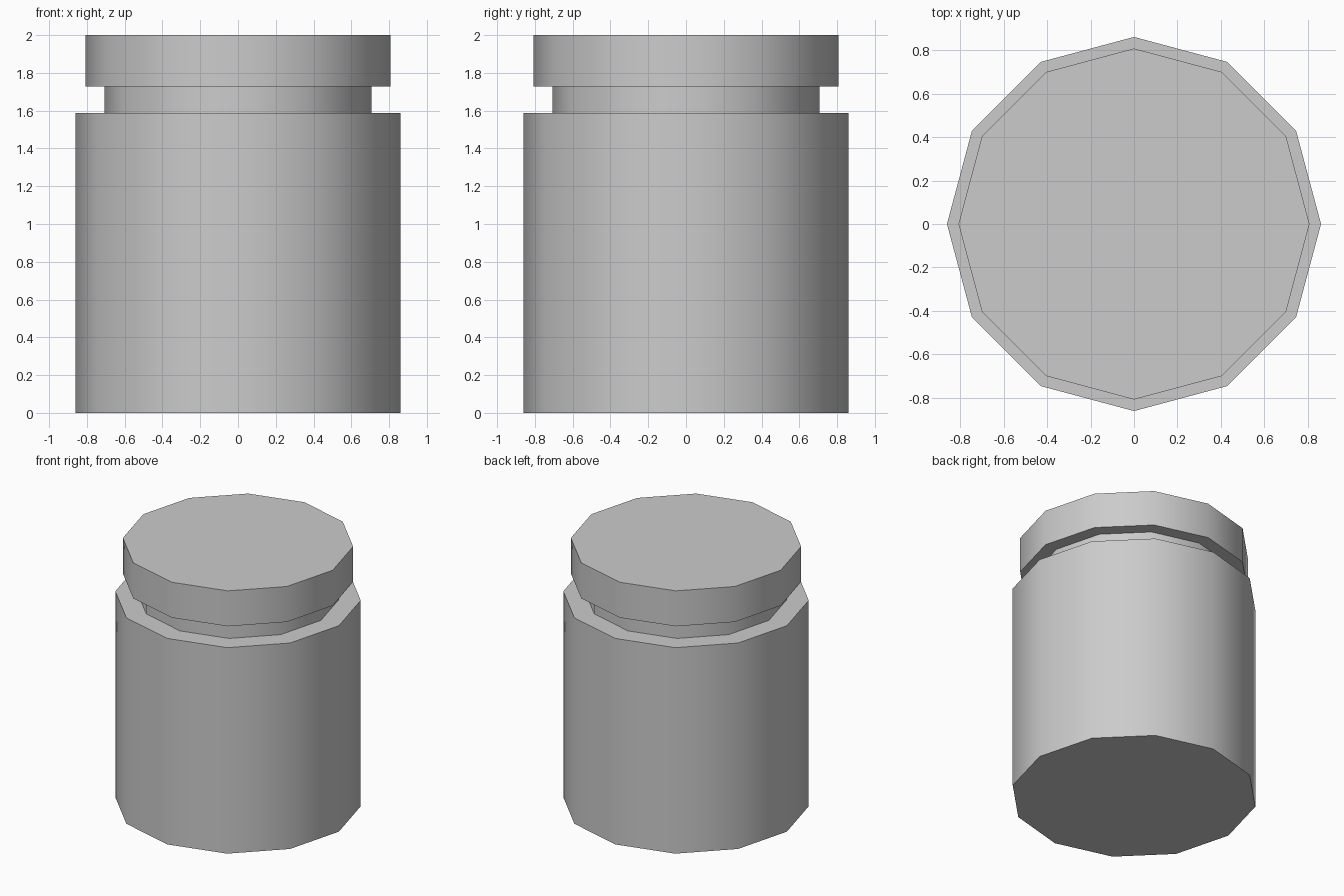
import bpy
import math

cube = bpy.data.objects.get("Cube")
if cube:
    bpy.data.objects.remove(cube, do_unlink=True)

SIDES = 12

# Single neutral grey finish
grey = bpy.data.materials.new("neutral_grey")
grey.use_nodes = True
colour = (0.6, 0.6, 0.6, 1)
grey.diffuse_color = colour
grey.node_tree.nodes["Principled BSDF"].inputs["Base Color"].default_value = colour


def drum(name, radius, bottom, top, fill="NGON"):
    """Upright faceted cylinder with smooth sides and crisp rims."""
    bpy.ops.mesh.primitive_cylinder_add(
        vertices=SIDES, radius=radius, depth=top - bottom,
        end_fill_type=fill, location=(0, 0, (bottom + top) / 2))
    obj = bpy.context.object
    obj.name = name
    obj.data.materials.append(grey)
    bpy.ops.object.shade_smooth_by_angle(angle=math.radians(40))
    return obj


# Jar body, recessed open-ended neck, and lid
SHOULDER, LID_BASE = 1.587, 1.727
drum("jar_body", 0.86, 0, SHOULDER)
drum("jar_neck", 0.707, SHOULDER, LID_BASE, "NOTHING")
drum("jar_lid", 0.807, LID_BASE, 2)
